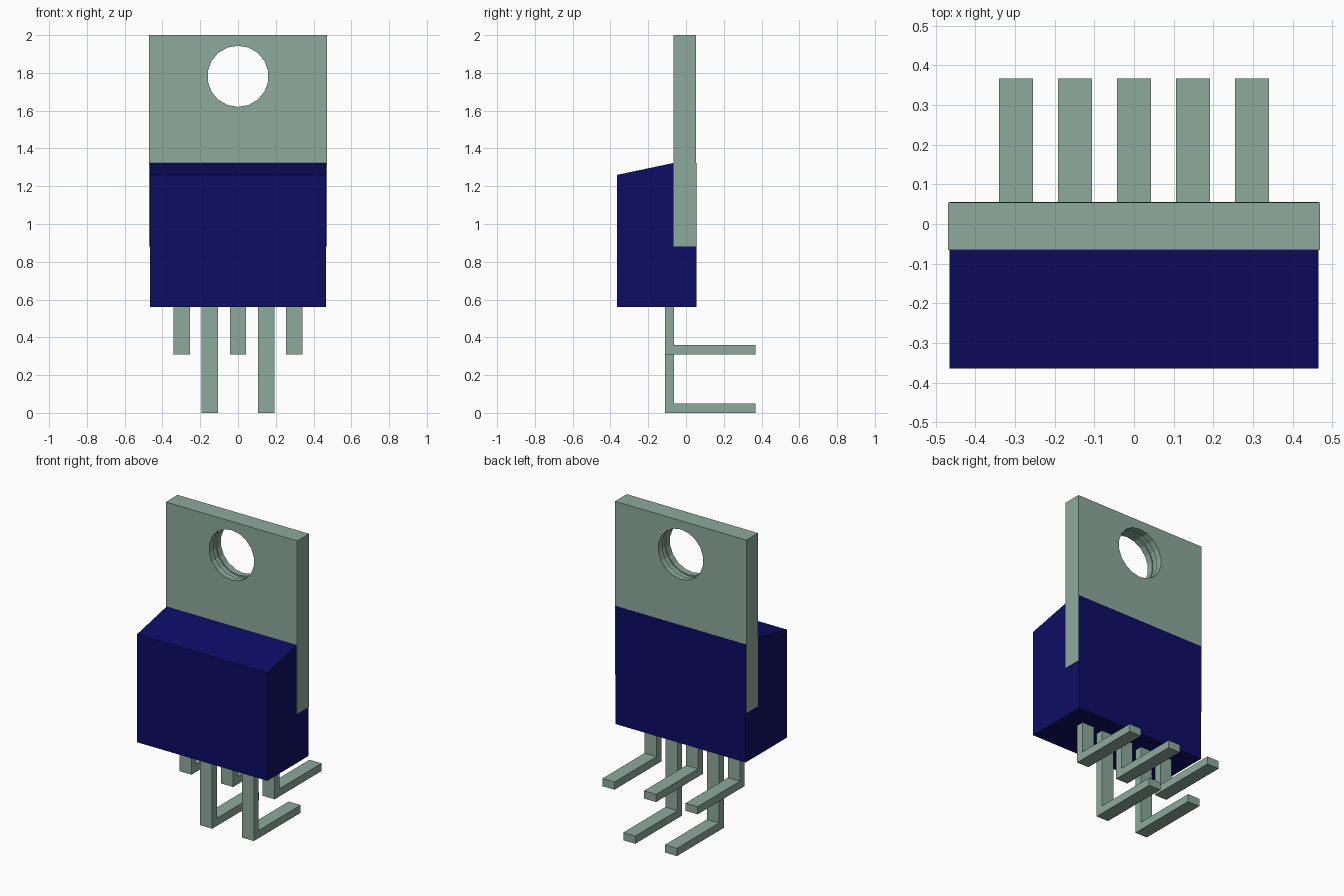
import bpy
import bmesh
import math

cube = bpy.data.objects.get("Cube")
if cube:
    bpy.data.objects.remove(cube, do_unlink=True)


def make_material(name, color):
    mat = bpy.data.materials.new(name)
    mat.use_nodes = True
    mat.diffuse_color = color
    bsdf = next(n for n in mat.node_tree.nodes if n.type == 'BSDF_PRINCIPLED')
    bsdf.inputs["Base Color"].default_value = color
    return mat


metal = make_material("grey green metal", (0.27, 0.40, 0.335, 1))
plastic = make_material("navy plastic", (0.004, 0.004, 0.13, 1))


def finish(name, bm, mat):
    bmesh.ops.recalc_face_normals(bm, faces=bm.faces)
    mesh = bpy.data.meshes.new(name)
    bm.to_mesh(mesh)
    bm.free()
    mesh.materials.append(mat)
    obj = bpy.data.objects.new(name, mesh)
    bpy.context.collection.objects.link(obj)
    return obj


def extrude_profile(name, profile, x, width, mat):
    """Side profile of (y, z) points, extruded across the width."""
    bm = bmesh.new()
    face = bm.faces.new([bm.verts.new((x - width / 2, y, z)) for y, z in profile])
    new = bmesh.ops.extrude_face_region(bm, geom=[face])["geom"]
    verts = [v for v in new if isinstance(v, bmesh.types.BMVert)]
    bmesh.ops.translate(bm, verts=verts, vec=(width, 0, 0))
    return finish(name, bm, mat)


def turned_cutter(name, profile, z, sides):
    """Solid of (y, radius) rings around an axis along y."""
    bm = bmesh.new()
    rings = []
    for y, r in profile:
        angles = [2 * math.pi * i / sides for i in range(sides)]
        rings.append([bm.verts.new((r * math.sin(a), y, z + r * math.cos(a)))
                      for a in angles])
    for a, b in zip(rings, rings[1:]):
        for i in range(sides):
            j = (i + 1) % sides
            bm.faces.new((a[i], a[j], b[j], b[i]))
    bm.faces.new(rings[0])
    bm.faces.new(rings[-1])
    return finish(name, bm, metal)


# Moulded body with sloping top
FRONT, STEP, BACK = -0.365, -0.066, 0.0555
extrude_profile("body", [(FRONT, 0.56), (FRONT, 1.26), (STEP, 1.323),
                         (BACK, 1.323), (BACK, 0.56)], 0, 0.932, plastic)

# Mounting tab
tab = extrude_profile("mounting_tab", [(STEP, 0.88), (STEP, 2), (0.054, 2),
                                       (0.054, 0.88)], 0, 0.94, metal)

# Screw hole with a shallow groove inside
cutter = turned_cutter("hole_cutter", [(-0.2, 0.162), (-0.025, 0.162),
                                       (-0.025, 0.17), (0.013, 0.17),
                                       (0.013, 0.162), (0.2, 0.162)], 1.782, 18)
cutter.hide_render = True
cut = tab.modifiers.new("screw_hole", 'BOOLEAN')
cut.operation = 'DIFFERENCE'
cut.solver = 'EXACT'
cut.object = cutter
bpy.context.view_layer.objects.active = tab
bpy.ops.object.modifier_apply(modifier=cut.name)
bpy.data.objects.remove(cutter, do_unlink=True)

# Bent leads, alternating short and long
for i in range(5):
    low = 0.31 if i % 2 == 0 else 0.0
    outline = [(-0.112, 0.58), (-0.112, low), (0.367, low),
               (0.367, low + 0.05), (-0.063, low + 0.05), (-0.063, 0.58)]
    extrude_profile(f"lead_{i + 1}", outline, (i - 2) * 0.149, 0.086, metal)
